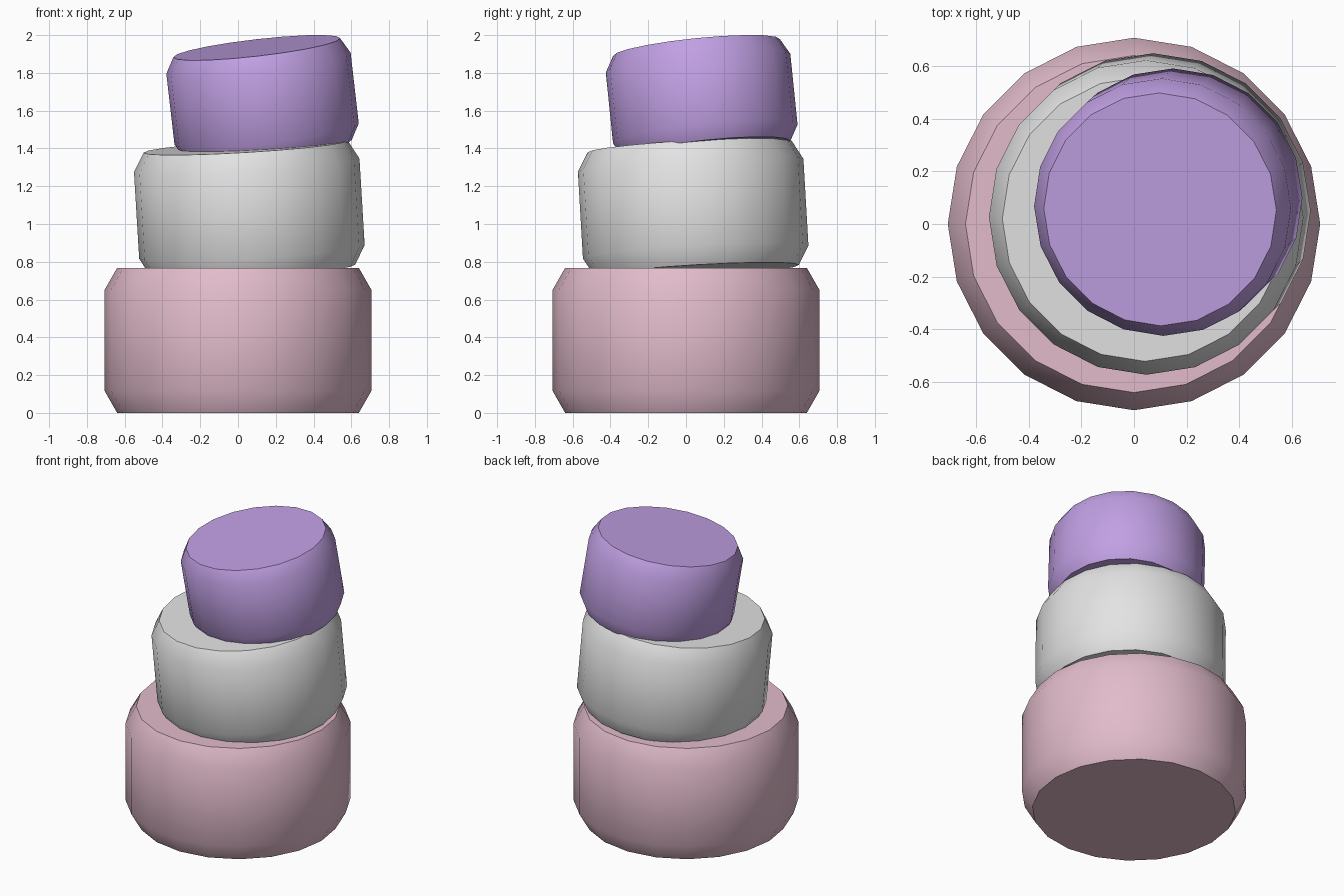
import bpy, bmesh, math
from mathutils import Matrix, Vector

cube = bpy.data.objects.get("Cube")
if cube:
    bpy.data.objects.remove(cube, do_unlink=True)

SIDES = 20
INSET = 0.905          # rim radius relative to body radius


def make_material(name, rgb):
    mat = bpy.data.materials.new(name)
    mat.use_nodes = True
    mat.diffuse_color = (*rgb, 1)
    bsdf = next(n for n in mat.node_tree.nodes if n.type == 'BSDF_PRINCIPLED')
    bsdf.inputs["Base Color"].default_value = (*rgb, 1)
    return mat


def make_tier(name, mat, radius, height, chamfer, centre, axis):
    """Chamfered drum, leaning along the given axis."""
    bm = bmesh.new()
    half = height / 2
    profile = [(radius * INSET, -half), (radius, chamfer - half),
               (radius, half - chamfer), (radius * INSET, half)]
    rings = []
    for r, z in profile:
        ring = [bm.verts.new((r * math.sin(a), r * math.cos(a), z))
                for a in (math.tau * i / SIDES for i in range(SIDES))]
        rings.append(ring)
    for low, high in zip(rings, rings[1:]):
        for i in range(SIDES):
            j = (i + 1) % SIDES
            bm.faces.new((low[i], low[j], high[j], high[i]))
    bm.faces.new(rings[0])
    bm.faces.new(rings[-1])
    bmesh.ops.recalc_face_normals(bm, faces=bm.faces)

    lean = Vector((0, 0, 1)).rotation_difference(Vector(axis)).to_matrix().to_4x4()
    bm.transform(Matrix.Translation(centre) @ lean)
    mesh = bpy.data.meshes.new(name)
    bm.to_mesh(mesh)
    bm.free()
    mesh.materials.append(mat)
    obj = bpy.data.objects.new(name, mesh)
    bpy.context.collection.objects.link(obj)

    # Smooth sides, crisp cap rims
    bpy.ops.object.select_all(action='DESELECT')
    obj.select_set(True)
    bpy.context.view_layer.objects.active = obj
    bpy.ops.object.shade_smooth_by_angle(angle=math.radians(45))


pink = make_material("soft pink", (0.76, 0.50, 0.60))
white = make_material("off white", (0.77, 0.77, 0.78))
purple = make_material("lavender purple", (0.53, 0.35, 0.77))

# Stacked tiers, each leaning a little more
make_tier("bottom_tier", pink, 0.707, 0.768, 0.118, (0, 0, 0.384), (0, 0, 1))
make_tier("middle_tier", white, 0.598, 0.66, 0.10, (0.06, 0.038, 1.081), (-0.06, -0.058, 1))
make_tier("top_tier", purple, 0.491, 0.545, 0.083, (0.13, 0.083, 1.664), (-0.115, -0.102, 1))
